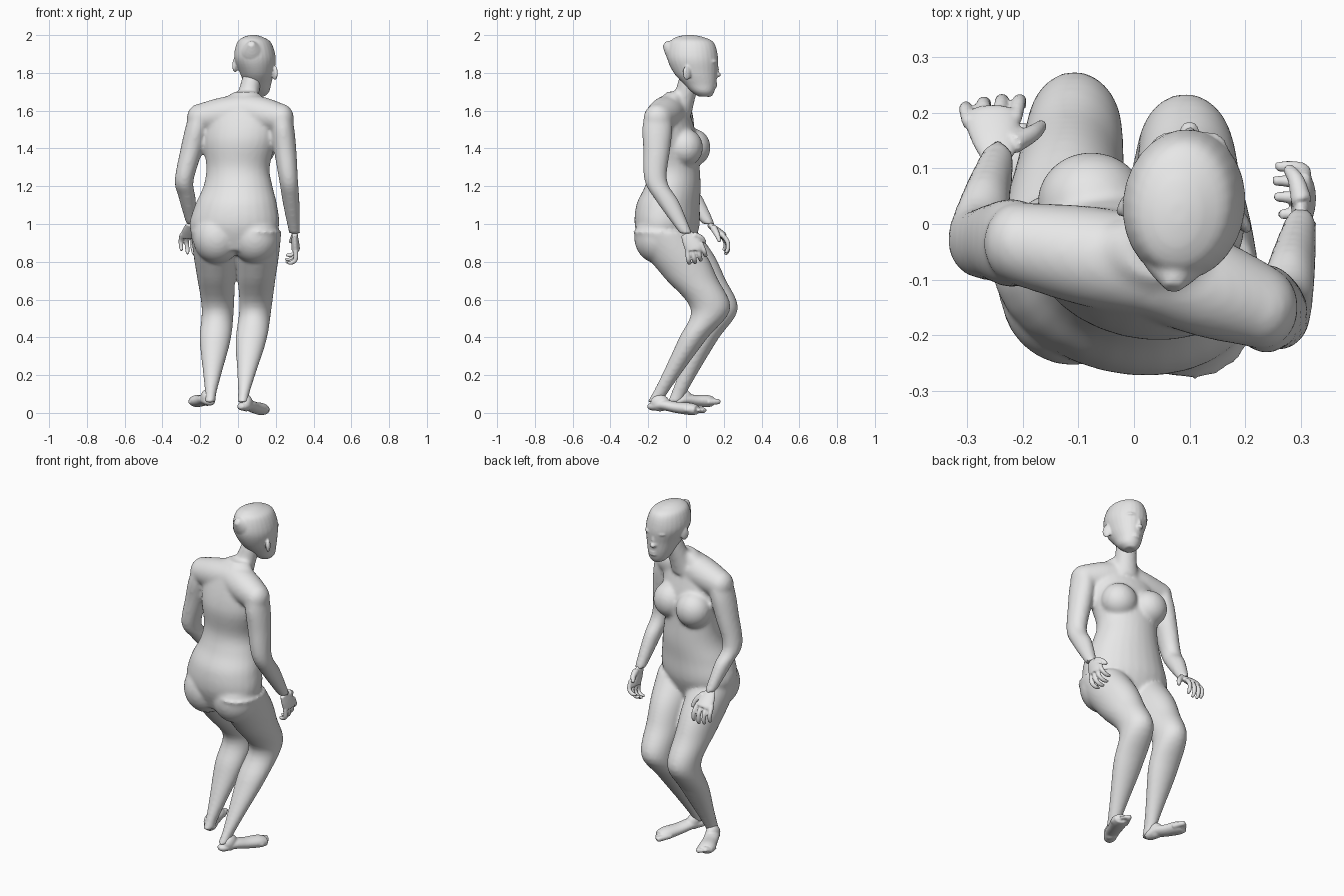
import bpy, bmesh, math
from mathutils import Vector, Matrix

cube = bpy.data.objects.get("Cube")
if cube:
    bpy.data.objects.remove(cube, do_unlink=True)

skin = bpy.data.materials.new("plain_grey")
skin.use_nodes = True
skin.diffuse_color = (.8, .8, .8, 1)
skin.node_tree.nodes["Principled BSDF"].inputs["Base Color"].default_value = skin.diffuse_color

SIDES, STEPS = 28, 5
TWIST = -.24
UP = Vector((0, 0, 1))


def spline(sections):
    """Catmull-Rom interpolation of cross-section records."""
    knots = [Vector(section) for section in sections]
    knots = [knots[0]] + knots + [knots[-1]]
    result = []
    for before, start, end, after in zip(knots, knots[1:], knots[2:], knots[3:]):
        leave, arrive = (end - before) / 2, (after - start) / 2
        for step in range(STEPS):
            t = step / STEPS
            ease = t * t * (3 - t - t)
            result.append(start.lerp(end, ease) + leave * t * (1 - t) ** 2 - arrive * t * t * (1 - t))
    return result + [knots[-1]]


def sweep(bm, sections, side=None, yaw=0):
    """Loft ellipses (x, y, z, a, b): level ones, or square to the path if side is given."""
    records = spline(sections)
    centres = [Vector(record[:3]) for record in records]
    rings = []
    for i, (centre, record) in enumerate(zip(centres, records)):
        if side is None:
            across = Vector((math.cos(yaw), math.sin(yaw), 0))
            depth = UP.cross(across)
        else:
            along = centres[min(i + 1, len(centres) - 1)] - centres[max(i - 1, 0)]
            depth = along.cross(side).normalized()
            across = depth.cross(along).normalized()
        width, thickness = record[3], record[4]
        ring = []
        for k in range(SIDES):
            angle = math.tau * k / SIDES
            offset = across * width * math.cos(angle) + depth * thickness * math.sin(angle)
            ring.append(bm.verts.new(centre + offset))
        rings.append(ring)
    faces = [bm.faces.new(rings[0]), bm.faces.new(rings[-1])]
    for low, high in zip(rings, rings[1:]):
        for k in range(SIDES):
            faces.append(bm.faces.new((low[k - 1], low[k], high[k], high[k - 1])))
    bmesh.ops.recalc_face_normals(bm, faces=faces)


def tube(bm, points, radii, side, flat=1):
    """Tapering tube; flat thins it at right angles to the side vector."""
    sweep(bm, [(*point, radius, radius * flat) for point, radius in zip(points, radii)], side)


def limb(bm, joints, profile):
    """Level ellipses placed by their fraction along a two-bone chain."""
    root, bend, tip = (Vector(joint) for joint in joints)
    sections = []
    for f, width, depth in profile:
        centre = root.lerp(bend, f) if f < 1 else bend.lerp(tip, f - 1)
        sections.append((*centre, width, depth))
    sweep(bm, sections)


def blob(bm, centre, size, yaw=0):
    place = Matrix.Translation(centre) @ Matrix.Rotation(yaw, 4, 'Z') @ Matrix.Diagonal((*size, 1))
    bmesh.ops.create_uvsphere(bm, u_segments=24, v_segments=16, radius=1, matrix=place)


def finish(bm, name, voxel, smooth):
    """Fuse the overlapping volumes into one soft skin."""
    mesh = bpy.data.meshes.new(name)
    bm.to_mesh(mesh)
    bm.free()
    part = bpy.data.objects.new(name, mesh)
    bpy.context.collection.objects.link(part)
    bpy.ops.object.select_all(action='DESELECT')
    bpy.context.view_layer.objects.active = part
    part.select_set(True)
    fuse = part.modifiers.new("fuse", 'REMESH')
    fuse.mode, fuse.voxel_size = 'VOXEL', voxel
    soften = part.modifiers.new("soften", 'SMOOTH')
    soften.factor, soften.iterations = .5, smooth
    for modifier in ("fuse", "soften"):
        bpy.ops.object.modifier_apply(modifier=modifier)
    part.data.materials.clear()
    part.data.materials.append(skin)
    bpy.ops.object.shade_smooth()


# Torso with neck, breasts and buttocks
body = bmesh.new()
sweep(body, [(-.02, -.1, .86, .18, .12), (-.02, -.1, .98, .24, .165), (-.01, -.095, 1.1, .22, .165),
             (0, -.07, 1.2, .185, .145), (0, -.06, 1.3, .17, .13), (.01, -.075, 1.45, .195, .13),
             (.02, -.08, 1.6, .18, .09), (.03, -.07, 1.65, .13, .07), (.04, -.05, 1.7, .06, .05)], yaw=TWIST)
sweep(body, [(.03, -.05, 1.58, .08, .08), (.05, -.01, 1.67, .06, .06), (.08, .03, 1.8, .05, .06)])
for x, y in ((-.075, .035), (.1, -.005)):
    blob(body, (x, y, 1.405), (.1, .095, .1), TWIST)
for x, y in ((-.11, -.125), (.09, -.145)):
    blob(body, (x, y, .93), (.13, .13, .14))

# Legs: hip, knee, ankle
LEG = [(0, .12, .15), (.3, .113, .16), (.6, .1, .14), (1, .085, .105), (1.35, .083, .075),
       (1.75, .05, .05), (2, .03, .04), (2.1, .03, .04)]
limb(body, [(.11, -.13, .96), (.092, .13, .55), (.03, -.14, .1)], LEG)
limb(body, [(-.13, -.09, .96), (-.107, .17, .55), (-.145, -.04, .1)], LEG)

# Arms: shoulder, elbow, wrist, with a sloping shoulder girdle
ARM = [(0, .06, .075), (.2, .062, .08), (.5, .06, .072), (1, .05, .06), (1.4, .045, .06), (2, .03, .033)]
for arm in ([(.23, -.15, 1.56), (.268, -.16, 1.23), (.3, 0, .95)],
            [(-.205, -.035, 1.56), (-.285, -.03, 1.23), (-.245, .12, 1)]):
    limb(body, arm, ARM)
    neck, shoulder = Vector((.04, -.08, 1.6)), Vector(arm[0])
    tube(body, [neck, neck.lerp(shoulder, .5), shoulder], (.09, .09, .075), UP)
    blob(body, arm[0], (.066, .075, .076))
finish(body, "body", .01, 9)

# Head with the pointed back of the skull
head = bmesh.new()
sweep(head, [(.11, .1, 1.675, .03, .035), (.11, .09, 1.7, .055, .06), (.105, .075, 1.74, .07, .085),
             (.1, .05, 1.8, .09, .115), (.09, .035, 1.88, .11, .135), (.085, .03, 1.96, .09, .118),
             (.08, .02, 1.99, .05, .07), (.08, .02, 2, .015, .02)], yaw=-.1)
tube(head, [(.08, 0, 1.9), (.075, -.06, 1.92), (.07, -.115, 1.955)], (.09, .065, .015), Vector((1, 0, 0)))

# Face: nose, lips, chin, brows, eyes and ears
blob(head, (.1, .16, 1.81), (.01, .015, .04))
blob(head, (.1, .17, 1.79), (.017, .015, .012))
for z in (1.745, 1.73):
    blob(head, (.11, .15, z), (.027, .015, .008))
blob(head, (.11, .12, 1.69), (.025, .02, .018))
for s in (-1, 1):
    blob(head, (.1 + s * .04, .145, 1.86), (.03, .02, .01), -s / 3)
    blob(head, (.1 + s * .04, .138, 1.83), (.02, .015, .01), -s / 3)
    blob(head, (.09 + s * .105, .02 - s * .015, 1.82 - s * .02), (.012, .025, .038), s / 2)
finish(head, "head", .006, 3)


def hand(name, wrist, knuckles, thumb_side, reach, curl):
    """Flat palm, four curled fingers and a thumb."""
    bm = bmesh.new()
    wrist, knuckles, across, reach, curl = map(Vector, (wrist, knuckles, thumb_side, reach, curl))
    palm = [wrist, wrist.lerp(knuckles, .5), knuckles, knuckles + reach * .01]
    tube(bm, palm, (.03, .043, .05, .045), across, .45)
    for i, length in enumerate((.044, .053, .055, .05)):
        base = knuckles + across * (i - 1.5) * .027 - reach * .01
        middle = base + reach * length + across * (i - 1.5) * .005
        bent = middle + (reach + curl) * length / 2
        tip = bent + curl * length / 2
        tube(bm, [base, middle, bent, tip], (.013, .012, .011, .008), across)
    base = wrist.lerp(knuckles, .3) + across * .03
    middle = base + (across + reach) * .035 + curl * .01
    tip = middle + reach * .035 + (across + curl) * .015
    tube(bm, [base, middle, tip], (.019, .015, .01), curl)
    finish(bm, name, .005, 2)


hand("right_side_hand", (.3, 0, .95), (.305, .045, .87), (0, .87, .5), (0, .25, -.95), (-1, 0, .1))
hand("left_side_hand", (-.245, .12, 1), (-.255, .19, .94), (1, .1, 0), (0, .6, -.8), (.1, -.5, -.8))


def foot(name, heel, toe, inner):
    """Heel, arch, ball and five toes; inner is the sign of the big toe's side."""
    bm = bmesh.new()
    heel, toe = Vector(heel), Vector(toe)
    along = toe - heel
    across = along.cross(UP).normalized()

    def at(fraction, sideways=0, lift=0):
        return heel + along * fraction + across * sideways * inner + UP * lift

    sole = [at(-.1), at(0), at(.22, lift=.01), at(.5), at(.78, lift=-.005), at(.93, lift=-.01)]
    tube(bm, sole, (.016, .032, .04, .042, .046, .036), across, .7)
    blob(bm, at(.15, lift=.02), (.035, .05, .045))
    for i in range(5):
        spread = .036 - i * .0185
        radius = .011 if i else .015
        end = 1.06 - i * i / 80
        tube(bm, [at(f, spread, -.01) for f in (.74, end - .06, end)], (radius, radius, radius / 2), across)
    finish(bm, name, .006, 2)


foot("right_side_foot", (.025, -.175, .034), (.145, .075, .024), -1)
foot("left_side_foot", (-.15, -.05, .06), (-.235, .155, .07), 1)
